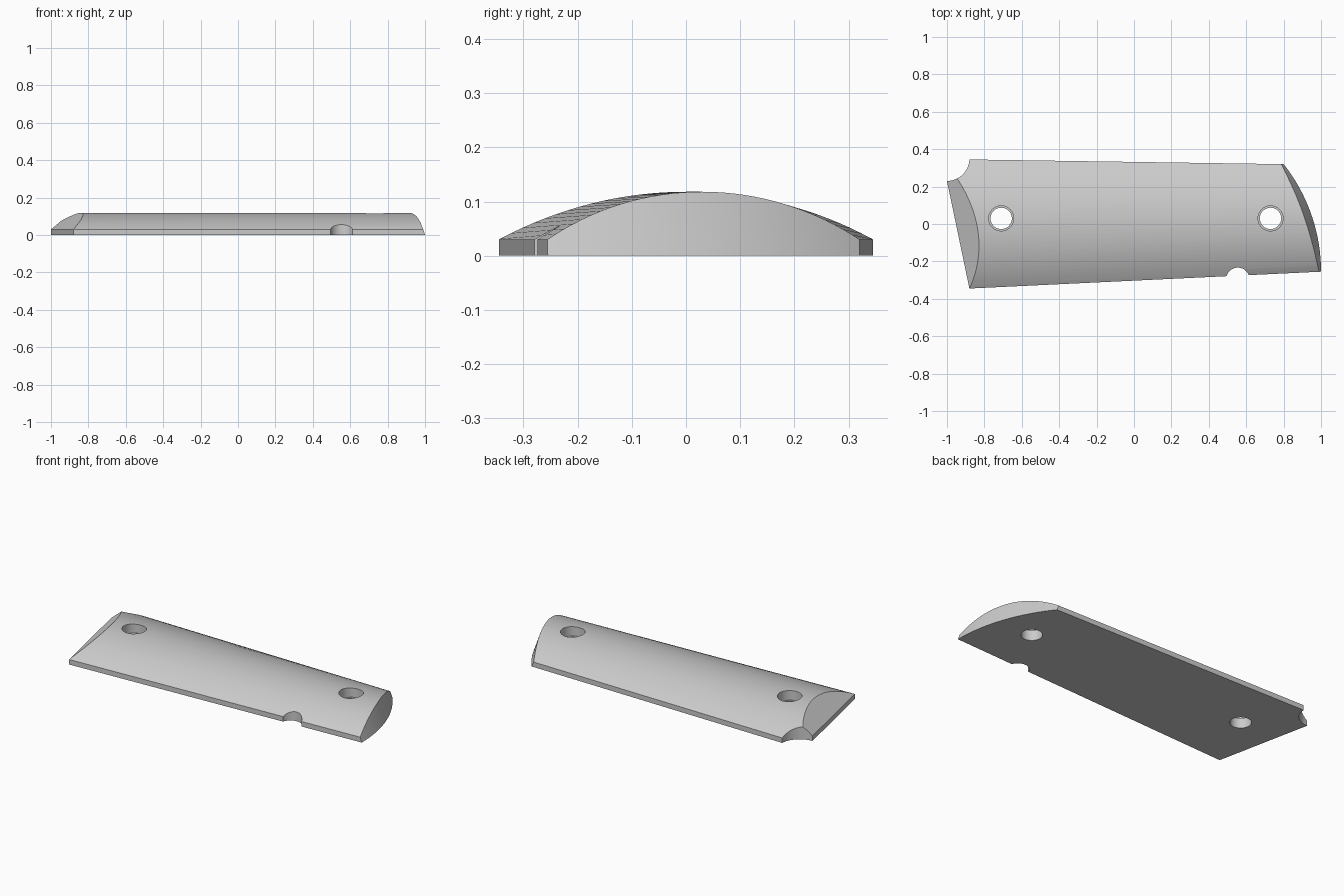
import bpy, bmesh, math
from math import sin, cos, radians

if "Cube" in bpy.data.objects:
    bpy.data.objects.remove(bpy.data.objects["Cube"])

gray = bpy.data.materials.new("plain gray")
gray.diffuse_color = (0.6, 0.6, 0.6, 1)
gray.use_nodes = True
gray.node_tree.nodes["Principled BSDF"].inputs["Base Color"].default_value = gray.diffuse_color


def loft(name, ring_a, ring_b):
    """Closed solid between two rings with the same point count."""
    bm = bmesh.new()
    a = [bm.verts.new(p) for p in ring_a]
    b = [bm.verts.new(p) for p in ring_b]
    bm.faces.new(a)
    bm.faces.new(b)
    for i in range(len(a)):
        j = (i + 1) % len(a)
        bm.faces.new((a[i], a[j], b[j], b[i]))
    bmesh.ops.recalc_face_normals(bm, faces=bm.faces)
    me = bpy.data.meshes.new(name)
    bm.to_mesh(me)
    bm.free()
    ob = bpy.data.objects.new(name, me)
    bpy.context.collection.objects.link(ob)
    me.materials.append(gray)
    return ob


def cylinder(name, x, y, r, z0, z1, n=48):
    ring = [(x + r * cos(math.tau * i / n), y + r * sin(math.tau * i / n))
            for i in range(n)]
    return loft(name, [(*p, z0) for p in ring], [(*p, z1) for p in ring])


# Arched body: edge height 0.03, crown 0.118, tapering along x
EDGE, CROWN = 0.03, 0.118


def section(x, n=32):
    front = -0.345 + (x + 0.88) * 0.0479
    back = 0.345 - (x + 0.88) * 0.0149
    mid, half, sag = (front + back) / 2, (back - front) / 2, CROWN - EDGE
    r = (half * half + sag * sag) / (2 * sag)
    top = math.asin(half / r)
    arc = [top * (2 * i / n - 1) for i in range(n + 1)]
    pts = [(x, mid + r * sin(t), CROWN - r * (1 - cos(t))) for t in arc]
    return [(x, front, 0)] + pts + [(x, back, 0)]


panel = loft("grip_panel", section(-1.1), section(1.1))
cutters = []

# Slanted bevel at the left end, upright below the edge height
dx, dy = 0.12, -0.575
length = math.hypot(dx, dy)
dx, dy = dx / length, dy / length
nx, ny = -dy, dx                      # points into the panel
bevel = [(-0.5, -0.1), (0, -0.1), (0, EDGE), (0.21, EDGE + 0.17), (-0.5, EDGE + 0.17)]


def bevel_ring(t):
    return [(-1 + dx * t + nx * o, 0.23 + dy * t + ny * o, z) for o, z in bevel]


cutters.append(loft("bevel_cutter", bevel_ring(-0.4), bevel_ring(1.0)))


# Curved, slightly drafted right end
def end_ring(z, n=40):
    r = 0.927 - 0.04 * z / CROWN
    arc = [radians(-8 + 58 * i / n) for i in range(n + 1)]
    pts = [(0.073 + r * cos(t), -0.255 + r * sin(t), z) for t in arc]
    return pts + [(1.4, 0.5, z), (1.4, -0.4, z)]


cutters.append(loft("end_cutter", end_ring(-0.05), end_ring(0.2)))

# Corner and edge notches
cutters.append(cylinder("corner_notch_cutter", -1.0, 0.35, 0.12, -0.1, 0.3))
cutters.append(cylinder("edge_notch_cutter", 0.555, -0.295, 0.062, -0.1, 0.3))

# Stepped screw holes
for side, x in (("left", -0.71), ("right", 0.73)):
    cutters.append(cylinder(side + "_hole_cutter", x, 0.03, 0.057, -0.1, 0.3))
    cutters.append(cylinder(side + "_counterbore_cutter", x, 0.03, 0.067, 0.06, 0.3))

for c in cutters:
    m = panel.modifiers.new(c.name, 'BOOLEAN')
    m.operation, m.solver, m.object = 'DIFFERENCE', 'EXACT', c

# Apply the cuts, then drop the cutters
dg = bpy.context.evaluated_depsgraph_get()
cut_mesh = bpy.data.meshes.new_from_object(panel.evaluated_get(dg))
panel.modifiers.clear()
panel.data = cut_mesh
for c in cutters:
    bpy.data.objects.remove(c)

bpy.context.view_layer.objects.active = panel
panel.select_set(True)
bpy.ops.object.shade_smooth_by_angle(angle=radians(25))
